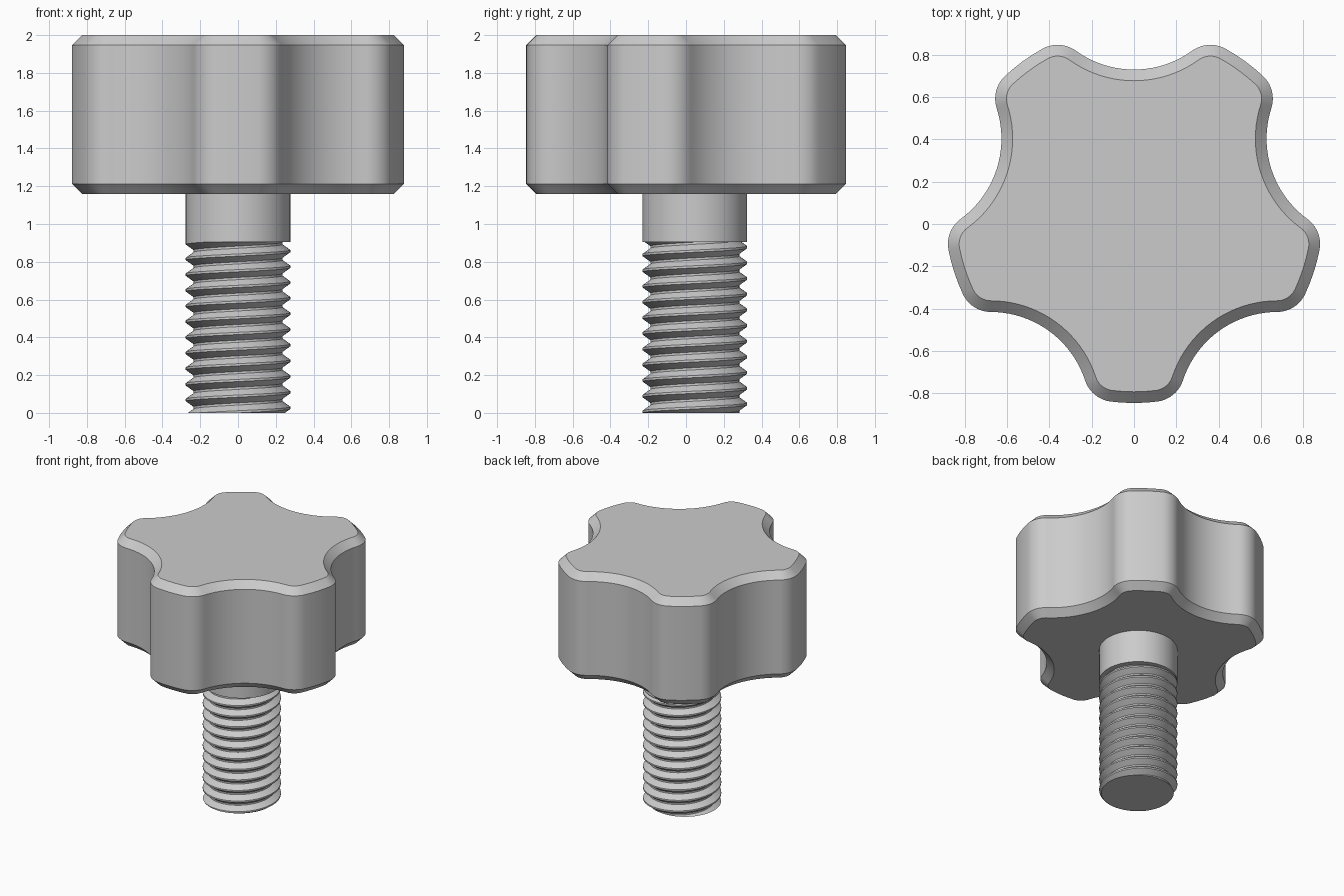
import bpy
import bmesh
from math import pi, tau, sin, cos, acos, atan2, radians

cube = bpy.data.objects.get("Cube")
if cube:
    bpy.data.objects.remove(cube, do_unlink=True)

AXIS_Y = 0.047                       # common axis of knob and screw
SHAFT_R, NECK_Z, KNOB_Z, TOP_Z = 0.277, 0.905, 1.16, 2.0

grey = bpy.data.materials.new("plain grey")
GREY = (0.6, 0.6, 0.6, 1)
grey.diffuse_color = GREY
grey.use_nodes = True
grey.node_tree.nodes["Principled BSDF"].inputs["Base Color"].default_value = GREY


def finish(bm, name):
    bmesh.ops.recalc_face_normals(bm, faces=bm.faces)
    mesh = bpy.data.meshes.new(name)
    bm.to_mesh(mesh)
    bm.free()
    mesh.materials.append(grey)
    obj = bpy.data.objects.new(name, mesh)
    obj.location.y = AXIS_Y
    bpy.context.collection.objects.link(obj)
    bpy.ops.object.select_all(action='DESELECT')
    obj.select_set(True)
    bpy.context.view_layer.objects.active = obj
    bpy.ops.object.shade_smooth_by_angle(angle=radians(30))
    return obj


def loft(rings, name):
    """Skin a stack of equal-length closed rings and cap both ends."""
    bm = bmesh.new()
    loops = [[bm.verts.new(p) for p in ring] for ring in rings]
    for low, high in zip(loops, loops[1:]):
        for i in range(len(low)):
            bm.faces.new((low[i - 1], low[i], high[i], high[i - 1]))
    bm.faces.new(loops[0])
    bm.faces.new(loops[-1])
    return finish(bm, name)


# Knob outline: five scallops, each joined to the rim by rounded corners
RIM, VALLEY, SCALLOP, CORNER = 0.893, 0.683, 0.47, 0.147
hub = VALLEY + SCALLOP               # distance to scallop centres
arm = RIM - CORNER                   # distance to corner centres
phi = acos((hub ** 2 + arm ** 2 - (SCALLOP + CORNER) ** 2) / (2 * hub * arm))
turn = atan2(arm * sin(phi), hub - arm * cos(phi))


def outline(inset, z):
    pts = []
    step = tau / 5
    for k in range(5):
        a = pi / 2 + k * step
        b = a + step
        arcs = (  # centre distance, centre angle, radius, start, end, segments
            (hub, a, SCALLOP + inset, a + pi + turn, a + pi - turn, 20),
            (arm, a + phi, CORNER - inset, a - turn, a + phi, 10),
            (0, 0, RIM - inset, a + phi, b - phi, 4),
            (arm, b - phi, CORNER - inset, b - phi, b + turn, 10),
        )
        for dist, ang, r, start, end, n in arcs:
            for i in range(n):
                t = start + (end - start) * i / n
                pts.append((dist * cos(ang) + r * cos(t),
                            dist * sin(ang) + r * sin(t), z))
    return pts


BEVEL = 0.053
loft([outline(BEVEL, KNOB_Z), outline(0, KNOB_Z + BEVEL),
      outline(0, TOP_Z - BEVEL), outline(BEVEL, TOP_Z)], "knob_head")


# Plain neck under the knob
def circle(r, z, n=64):
    return [(r * cos(tau * i / n), r * sin(tau * i / n), z) for i in range(n)]


loft([circle(SHAFT_R, NECK_Z), circle(SHAFT_R, KNOB_Z)], "neck")

# Threaded shank: right-handed helical surface trimmed flat at both ends
PITCH, DEPTH, COLS = 0.083, 0.042, 64
PROFILE = ((0, 1), (0.14, 1), (0.5, 0), (0.64, 0), (1, 1))   # turn, height


def thread_radius(z, lead):
    u = ((z - lead) / PITCH) % 1
    for (u0, h0), (u1, h1) in zip(PROFILE, PROFILE[1:]):
        if u <= u1:
            h = h0 + (h1 - h0) * (u - u0) / (u1 - u0)
            return SHAFT_R - DEPTH * (1 - h)


bm = bmesh.new()
turns = int(NECK_Z / PITCH) + 2
rows = []
for k in range(-1, turns):
    for u, _ in PROFILE[:-1]:
        row = []
        for c in range(COLS + 1):
            ang = tau * c / COLS - pi / 2
            lead = PITCH * c / COLS
            z = min(max((k + u) * PITCH + lead, 0), NECK_Z)
            r = thread_radius(z, lead)
            row.append(bm.verts.new((r * cos(ang), r * sin(ang), z)))
        rows.append(row)
for low, high in zip(rows, rows[1:]):
    for c in range(COLS):
        quad = (low[c], low[c + 1], high[c + 1], high[c])
        if max(v.co.z for v in quad) > min(v.co.z for v in quad):
            bm.faces.new(quad)
bmesh.ops.remove_doubles(bm, verts=bm.verts, dist=0.0002)
bmesh.ops.delete(bm, geom=[v for v in bm.verts if not v.link_faces], context='VERTS')
bmesh.ops.holes_fill(bm, edges=[e for e in bm.edges if e.is_boundary], sides=0)
finish(bm, "threaded_shank")
